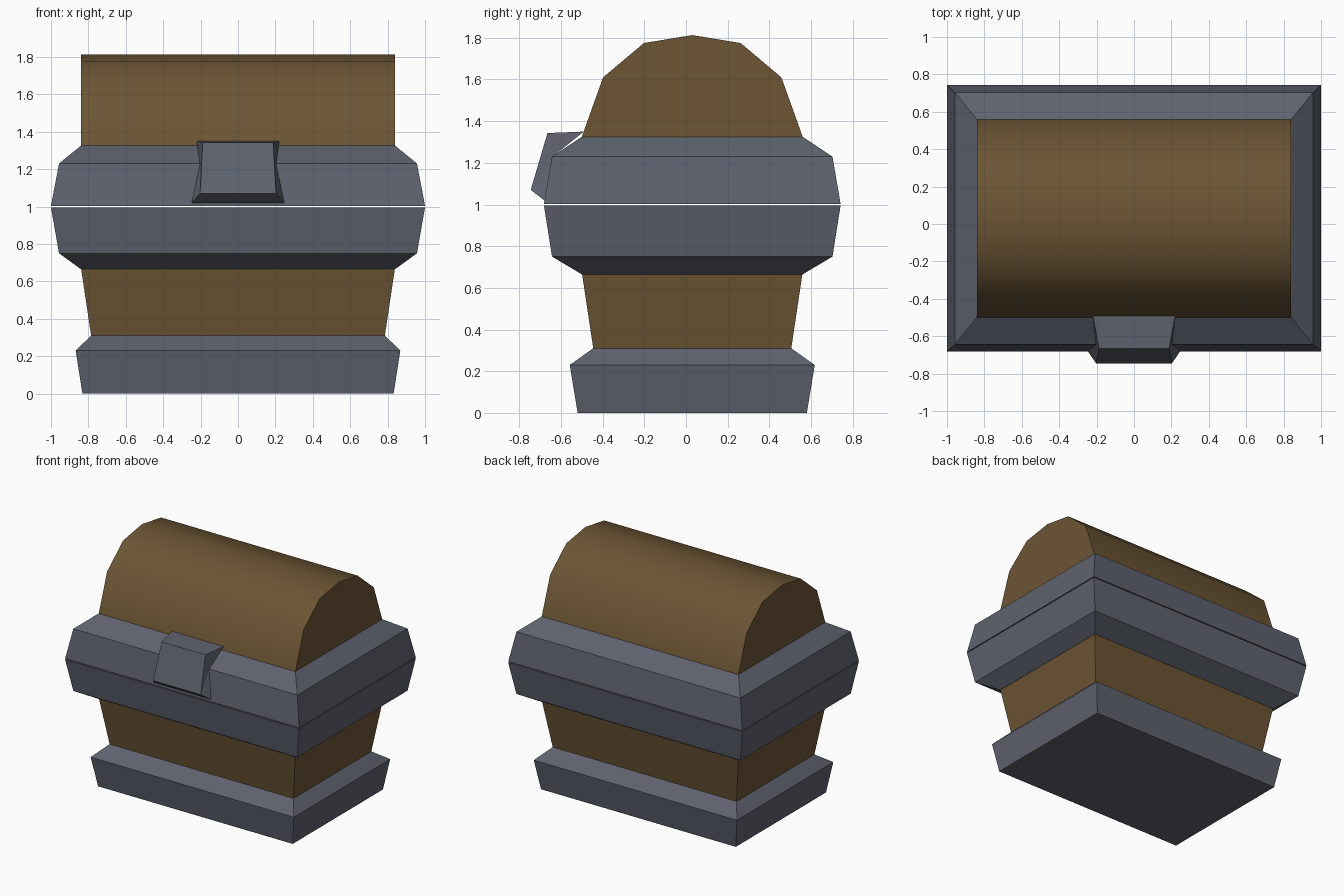
import bpy, bmesh, math

if "Cube" in bpy.data.objects:
    bpy.data.objects.remove(bpy.data.objects["Cube"])

CY = 0.03  # chest body is centred slightly behind the latch


def material(name, rgb):
    m = bpy.data.materials.new(name)
    m.diffuse_color = (*rgb, 1)
    m.use_nodes = True
    m.node_tree.nodes["Principled BSDF"].inputs["Base Color"].default_value = m.diffuse_color
    return m


wood = material("brown wood", (0.150, 0.090, 0.034))
metal = material("grey metal", (0.112, 0.123, 0.155))


def finish(name, bm, mat):
    bmesh.ops.recalc_face_normals(bm, faces=bm.faces)
    me = bpy.data.meshes.new(name)
    bm.to_mesh(me)
    bm.free()
    me.materials.append(mat)
    ob = bpy.data.objects.new(name, me)
    bpy.context.collection.objects.link(ob)
    return ob


def loft(name, rings, mat):
    """Closed solid through a stack of vertex rings."""
    bm = bmesh.new()
    vs = [[bm.verts.new(p) for p in r] for r in rings]
    n = len(vs[0])
    for a, b in zip(vs, vs[1:]):
        for i in range(n):
            j = (i + 1) % n
            bm.faces.new((a[i], a[j], b[j], b[i]))
    bm.faces.new(vs[0])
    bm.faces.new(vs[-1])
    return finish(name, bm, mat)


def rect(hx, hy, z):
    return [(sx * hx, CY + sy * hy, z)
            for sx, sy in ((-1, -1), (1, -1), (1, 1), (-1, 1))]


def tiers(name, levels, mat):
    return loft(name, [rect(*l) for l in levels], mat)


# Metal foot, wooden body and the two metal rims with the thin lid gap
tiers("foot", [(.832, .55, 0), (.868, .588, .23), (.785, .475, .31)], metal)
tiers("body", [(.784, .474, .302), (.84, .53, .675)], wood)
tiers("lower_rim", [(.84, .53, .665), (.957, .673, .75), (1, .712, .996)], metal)
tiers("lid_rim", [(1, .712, 1.003), (.957, .673, 1.23), (.84, .53, 1.325)], metal)

# Rounded wooden lid, smooth along the curve
half = [(.533, 1.312), (.53, 1.325), (.428, 1.61), (.232, 1.775)]
arch = [(-y, z) for y, z in half] + [(0, 1.813)] + half[::-1]
lid = loft("lid", [[(x, CY + y, z) for y, z in arch] for x in (-.84, .84)], wood)
bpy.context.view_layer.objects.active = lid
lid.select_set(True)
bpy.ops.object.shade_smooth_by_angle(angle=math.radians(40))

# Latch: mirrored side outline joined across the front
side = [(.22, -.49, 1.35), (.204, -.64, 1.23), (.247, -.68, 1.02),
        (.203, -.745, 1.07), (.188, -.665, 1.343)]
bm = bmesh.new()
left, right = ([bm.verts.new((s * x, y, z)) for x, y, z in side] for s in (-1, 1))
for i in range(5):
    j = (i + 1) % 5
    bm.faces.new((left[i], left[j], right[j], right[i]))
for v in (left, right):
    for tri in ((0, 1, 4), (1, 3, 4), (1, 2, 3)):
        bm.faces.new([v[k] for k in tri])
finish("latch", bm, metal)
